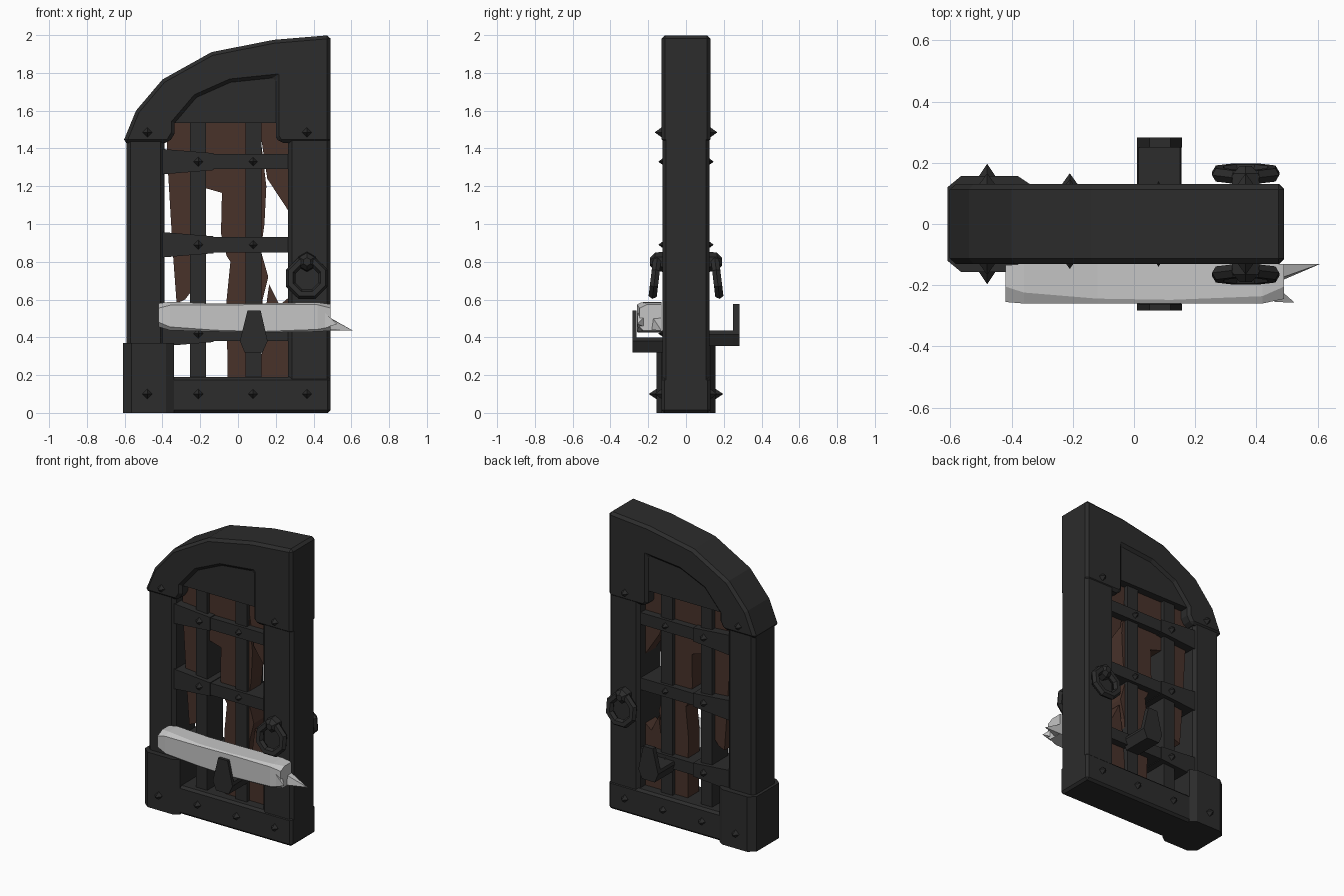
import bpy, bmesh, math
from mathutils import Matrix, Vector

if "Cube" in bpy.data.objects:
    bpy.data.objects.remove(bpy.data.objects["Cube"])


def material(name, rgb):
    m = bpy.data.materials.new(name)
    m.diffuse_color = (*rgb, 1)
    m.use_nodes = True
    m.node_tree.nodes["Principled BSDF"].inputs["Base Color"].default_value = m.diffuse_color
    return m


IRON = material("dark iron", (0.025, 0.025, 0.025))
WOOD = material("brown wood", (0.066, 0.032, 0.023))
PALE = material("pale grey wood", (0.56, 0.56, 0.56))


def finish(name, bm, mat):
    bmesh.ops.recalc_face_normals(bm, faces=bm.faces[:])
    me = bpy.data.meshes.new(name)
    bm.to_mesh(me)
    bm.free()
    me.materials.append(mat)
    ob = bpy.data.objects.new(name, me)
    bpy.context.collection.objects.link(ob)
    return ob


def bevel(ob, width):
    b = ob.modifiers.new("chamfer", 'BEVEL')
    b.width, b.segments = width, 1
    b.limit_method, b.angle_limit = 'ANGLE', math.radians(50)


def slab(name, pts, y0, y1, mat=IRON, chamfer=0):
    """Front outline (x, z) extruded along y."""
    bm = bmesh.new()
    f = bm.faces.new([bm.verts.new((x, y0, z)) for x, z in pts])
    r = bmesh.ops.extrude_face_region(bm, geom=[f])
    bmesh.ops.translate(bm, vec=(0, y1 - y0, 0),
                        verts=[v for v in r["geom"] if isinstance(v, bmesh.types.BMVert)])
    ob = finish(name, bm, mat)
    if chamfer:
        bevel(ob, chamfer)
    return ob


def rect(x0, x1, z0, z1):
    return [(x0, z0), (x1, z0), (x1, z1), (x0, z1)]


def loft(name, rings, mat):
    bm = bmesh.new()
    rows = [[bm.verts.new(p) for p in ring] for ring in rings]
    n = len(rows[0])
    for a, b in zip(rows, rows[1:]):
        for i in range(n):
            bm.faces.new((a[i], a[(i + 1) % n], b[(i + 1) % n], b[i]))
    bm.faces.new(rows[0])
    bm.faces.new(rows[-1])
    return finish(name, bm, mat)


def stud(x, z, y, side, r=0.04, h=0.04):
    """Diamond pyramid sitting on the surface."""
    bm = bmesh.new()
    bmesh.ops.create_cone(bm, cap_ends=True, segments=4, radius1=r, radius2=0, depth=h + 0.02)
    bmesh.ops.rotate(bm, verts=bm.verts, matrix=Matrix.Rotation(-side * math.pi / 2, 3, 'X'))
    bmesh.ops.translate(bm, verts=bm.verts, vec=(x, side * (y + h / 2 - 0.01), z))
    finish("stud", bm, IRON)


# Frame: posts, rail and heavy foot of the hinge side
slab("hinge_post", rect(-0.59, -0.39, 0.3, 1.46), -0.12, 0.12, chamfer=0.02)
slab("latch_post", rect(0.265, 0.49, 0.1, 1.5), -0.125, 0.125, chamfer=0.02)
slab("bottom_rail", rect(-0.45, 0.49, 0, 0.19), -0.13, 0.13, chamfer=0.015)
foot = [(-0.61, -0.12), (-0.565, -0.157), (-0.38, -0.157), (-0.34, -0.13),
        (-0.34, 0.13), (-0.38, 0.157), (-0.565, 0.157), (-0.61, 0.12)]
loft("hinge_foot", [[(x, y, z) for x, y in foot] for z in (0, 0.37)], IRON)

# Curved head with recessed panel
slab("arched_head", [(-0.61, 1.43), (-0.54, 1.6), (-0.40, 1.765), (-0.14, 1.91), (0.19, 1.975),
                     (0.49, 2.0), (0.49, 1.43), (0.22, 1.43), (0.20, 1.46), (0.20, 1.775),
                     (-0.04, 1.75), (-0.22, 1.67), (-0.335, 1.535), (-0.335, 1.48),
                     (-0.365, 1.43)], -0.13, 0.13, chamfer=0.018)
slab("head_panel", [(-0.35, 1.535), (0.22, 1.535), (0.22, 1.79), (-0.04, 1.765),
                    (-0.23, 1.68)], -0.112, 0.112)

# Iron lattice
for x0, x1 in ((-0.255, -0.17), (0.04, 0.125)):
    slab("vertical_bar", rect(x0, x1, 0.15, 1.56), -0.085, 0.085)
for z in (1.33, 0.89, 0.42):
    slab("cross_band", rect(-0.15, 0.28, z - 0.04, z + 0.04), -0.105, 0.105)
    slab("hinge_strap", [(-0.40, z - 0.067), (-0.13, z - 0.045), (-0.13, z + 0.045),
                         (-0.40, z + 0.067)], -0.112, 0.112)

# Broken wooden planks
slab("left_plank", [(-0.38, 1.54), (-0.172, 1.54), (-0.18, 0.9), (-0.25, 0.64), (-0.28, 0.6),
                    (-0.325, 0.58), (-0.345, 0.85), (-0.37, 1.27)], -0.055, 0.055, WOOD)
slab("middle_plank", [(-0.172, 1.54), (-0.172, 1.19), (-0.085, 1.165), (-0.09, 0.95),
                      (-0.06, 0.83), (-0.04, 0.8), (-0.06, 0.6), (-0.055, 0.17), (0.10, 0.17),
                      (0.13, 0.6), (0.16, 0.72), (0.12, 0.86), (0.14, 1.0), (0.15, 1.2),
                      (0.11, 1.54)], -0.06, 0.06, WOOD)
slab("right_plank_upper", [(0.11, 1.54), (0.28, 1.54), (0.28, 1.05), (0.155, 1.24)],
     -0.055, 0.055, WOOD)
slab("right_plank_lower", [(0.115, 0.17), (0.28, 0.17), (0.28, 0.62), (0.22, 0.57),
                           (0.165, 0.68), (0.14, 0.5)], -0.055, 0.055, WOOD)

# Studs on both sides
for s in (-1, 1):
    for z in (1.33, 0.89, 0.42):
        stud(-0.21, z, 0.112, s, h=0.035)
        stud(0.08, z, 0.105, s, 0.036, h=0.035)
    stud(-0.48, 0.10, 0.157, s)
    for x, z in ((-0.21, 0.10), (0.08, 0.10), (0.365, 0.10), (-0.48, 1.485), (0.365, 1.485)):
        stud(x, z, 0.13, s, h=0.036)

# Beam brackets: shelf and flared upright hook
for s, z in ((-1, 0.32), (1, 0.355)):
    y = sorted((s * 0.08, s * 0.28))
    slab("bracket_shelf", [(0.035, z), (0.13, z), (0.155, z + 0.06), (0.15, z + 0.08),
                           (0.015, z + 0.08), (0.01, z + 0.06)], *y)
    y = sorted((s * 0.25, s * 0.283))
    if s < 0:
        y = [-0.283, -0.262]
    slab("bracket_hook", [(0.035, z), (0.13, z), (0.157, z + 0.06), (0.12, z + 0.222),
                          (0.05, z + 0.222), (0.01, z + 0.06)], *y)

# Ring handles, tilted slightly outward at the foot
for s in (-1, 1):
    bm = bmesh.new()
    rows = []
    for i in range(8):
        a = math.tau * (i + 0.5) / 8
        rows.append([bm.verts.new(((0.092 + 0.027 * math.cos(b)) * math.cos(a),
                                   0.025 * math.sin(b),
                                   (0.092 + 0.027 * math.cos(b)) * math.sin(a)))
                     for b in [math.tau * j / 6 for j in range(6)]])
    for i in range(8):
        a, b = rows[i], rows[(i + 1) % 8]
        for j in range(6):
            bm.faces.new((a[j], a[(j + 1) % 6], b[(j + 1) % 6], b[j]))
    bmesh.ops.rotate(bm, verts=bm.verts, matrix=Matrix.Rotation(s * 0.12, 3, 'X'))
    bmesh.ops.translate(bm, verts=bm.verts, vec=(0.365, s * 0.165, 0.713))
    finish("ring_handle", bm, IRON)
    # Faceted knob holding the ring
    loft("ring_mount", [[(0.365 + r * math.sin(t), s * y, 0.80 + r * math.cos(t))
                         for t in [math.tau * k / 6 for k in range(6)]]
                        for y, r in ((0.11, 0.055), (0.165, 0.048), (0.19, 0.022))], IRON)

# Splintered barring beam
beam = []
for x, y0, y1, z0, z1, c in ((-0.42, -0.255, -0.135, 0.455, 0.58, 0.025),
                             (-0.36, -0.26, -0.13, 0.437, 0.588, 0.018),
                             (-0.12, -0.26, -0.13, 0.43, 0.578, 0.008),
                             (0.12, -0.26, -0.13, 0.425, 0.58, 0.006),
                             (0.42, -0.26, -0.13, 0.43, 0.585, 0.012),
                             (0.49, -0.245, -0.13, 0.435, 0.575, 0.02)):
    beam.append([(x, y0, z0 + c), (x, y0 + c, z0), (x, y1, z0), (x, y1, z1),
                 (x, y0 + 2 * c, z1), (x, y0, z1 - c)])
loft("barring_beam", beam, PALE)
for base, tip in (([(0.44, -0.13, 0.53), (0.44, -0.13, 0.435), (0.47, -0.19, 0.44),
                    (0.47, -0.18, 0.51)], (0.61, -0.13, 0.435)),
                  ([(0.46, -0.255, 0.53), (0.46, -0.255, 0.45), (0.46, -0.20, 0.45),
                    (0.46, -0.20, 0.53)], (0.525, -0.257, 0.47))):
    bm = bmesh.new()
    vs = [bm.verts.new(p) for p in base]
    t = bm.verts.new(tip)
    bm.faces.new(vs)
    for i in range(4):
        bm.faces.new((vs[i], vs[(i + 1) % 4], t))
    finish("beam_splinter", bm, PALE)
